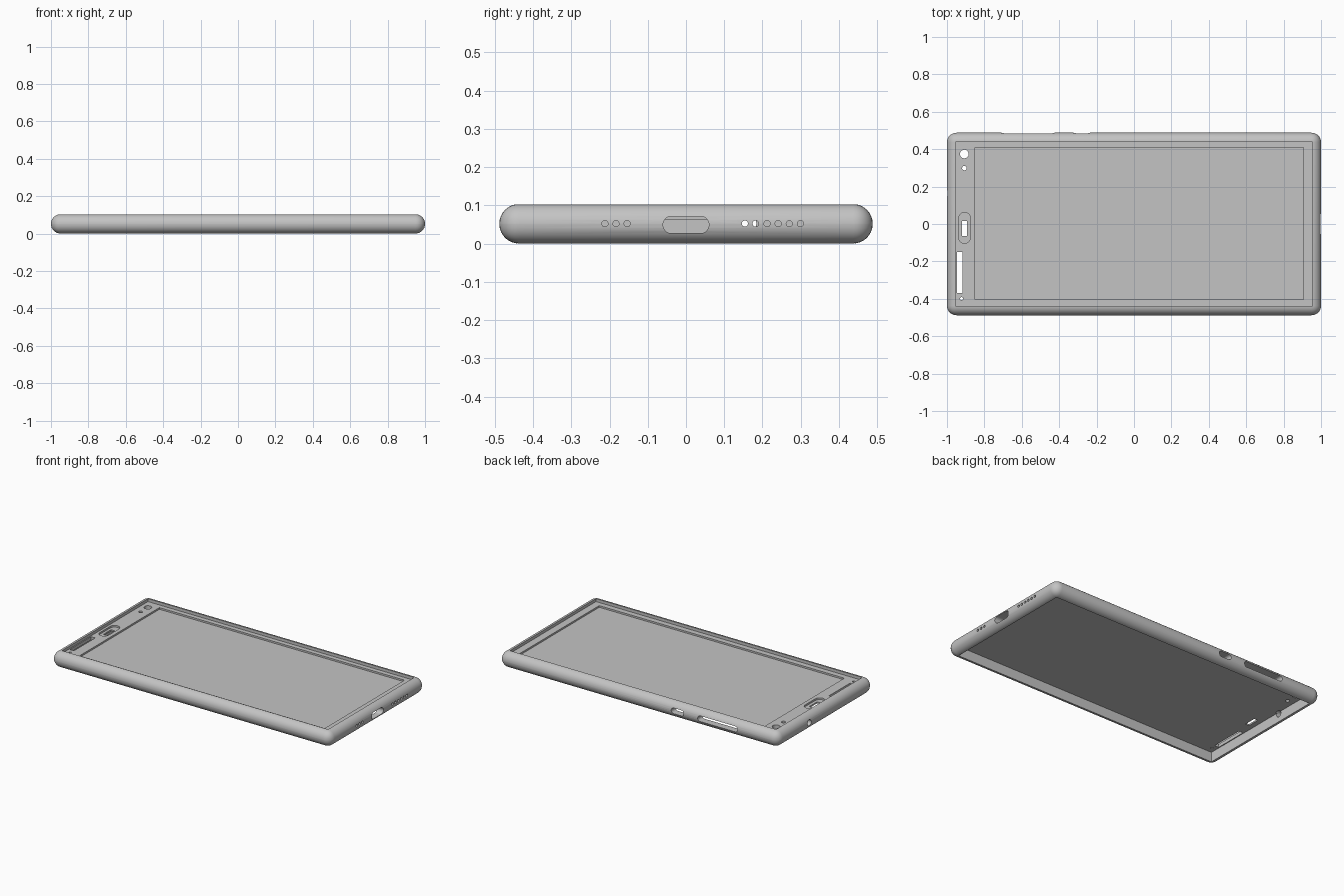
import bpy, bmesh
from mathutils import Vector

cube = bpy.data.objects.get("Cube")
if cube:
    bpy.data.objects.remove(cube, do_unlink=True)

HEIGHT, MID = 0.103, 0.052

grey = bpy.data.materials.new("plain_grey")
grey.use_nodes = True
COLOUR = (0.55, 0.55, 0.55, 1)
grey.diffuse_color = COLOUR
grey.node_tree.nodes["Principled BSDF"].inputs["Base Color"].default_value = COLOUR


def rounded_box(name, low, high, radius=0, axis=None, segments=8):
    """Box between two corners; rounds the edges along one axis, or all edges."""
    low, high = Vector(low), Vector(high)
    bm = bmesh.new()
    bmesh.ops.create_cube(bm, size=1)
    for v in bm.verts:
        v.co = (low + high) / 2 + v.co * (high - low)
    if radius:
        edges = [e for e in bm.edges if axis is None or
                 abs(e.verts[0].co[axis] - e.verts[1].co[axis]) > 1e-5]
        bmesh.ops.bevel(bm, geom=edges, offset=radius, segments=segments,
                        profile=0.5, affect='EDGES', clamp_overlap=True)
    mesh = bpy.data.meshes.new(name)
    bm.to_mesh(mesh)
    bm.free()
    mesh.materials.append(grey)
    obj = bpy.data.objects.new(name, mesh)
    bpy.context.collection.objects.link(obj)
    return obj


# Outer shell with fully rounded edges
shell = rounded_box("phone_case", (-1, -0.488, 0), (1, 0.488, HEIGHT), 0.051)


def cut(low, high, radius=0, axis=None):
    cutter = rounded_box("cutter", low, high, radius, axis, 5)
    cutter.hide_render = True
    mod = shell.modifiers.new("cut", 'BOOLEAN')
    mod.operation, mod.solver, mod.object = 'DIFFERENCE', 'EXACT', cutter
    bpy.context.view_layer.objects.active = shell
    bpy.ops.object.modifier_apply(modifier=mod.name)
    bpy.data.objects.remove(cutter, do_unlink=True)


def side_hole(x0, x1, y, r):
    cut((x0, y - r, MID - r), (x1, y + r, MID + r), r * 0.98, 0)


def top_hole(x, y, rx, ry, bottom=0.03, round_ends=True):
    cut((x - rx, y - ry, bottom), (x + rx, y + ry, 0.15),
        rx * 0.98 if round_ends else 0, 2)


# Open back, front recess and sunken screen
cut((-0.953, -0.44, -0.1), (0.953, 0.44, 0.063))
cut((-0.953, -0.44, 0.084), (0.953, 0.44, 0.2))
cut((-0.85, -0.405, 0.073), (0.905, 0.41, 0.2))

# Camera, sensor and microphone holes
for x, y, r in ((-0.907, 0.374, 0.023), (-0.907, 0.299, 0.012), (-0.922, -0.399, 0.008)):
    top_hole(x, y, r, r)

# Pill recess with its window, and the long slot
top_hole(-0.906, -0.021, 0.031, 0.083, bottom=0.073)
top_hole(-0.907, -0.024, 0.013, 0.04, round_ends=False)
top_hole(-0.932, -0.259, 0.015, 0.109, round_ends=False)

# Charging port and speaker holes
cut((0.93, -0.06, 0.027), (1.1, 0.06, 0.071), 0.021, 0)
for y in (-0.212, -0.183, -0.154, 0.154, 0.182, 0.212, 0.241, 0.27, 0.299):
    side_hole(0.94, 1.1, y, 0.008)

# Round hole at the opposite end
side_hole(-1.1, -0.94, 0.165, 0.019)

# Button slots
for x0, x1 in ((-0.71, -0.425), (-0.325, -0.235)):
    cut((x0, 0.425, MID - 0.018), (x1, 0.6, MID + 0.018), 0.0175, 1)

bpy.ops.object.select_all(action='DESELECT')
shell.select_set(True)
bpy.context.view_layer.objects.active = shell
bpy.ops.object.shade_smooth_by_angle(angle=0.5)
